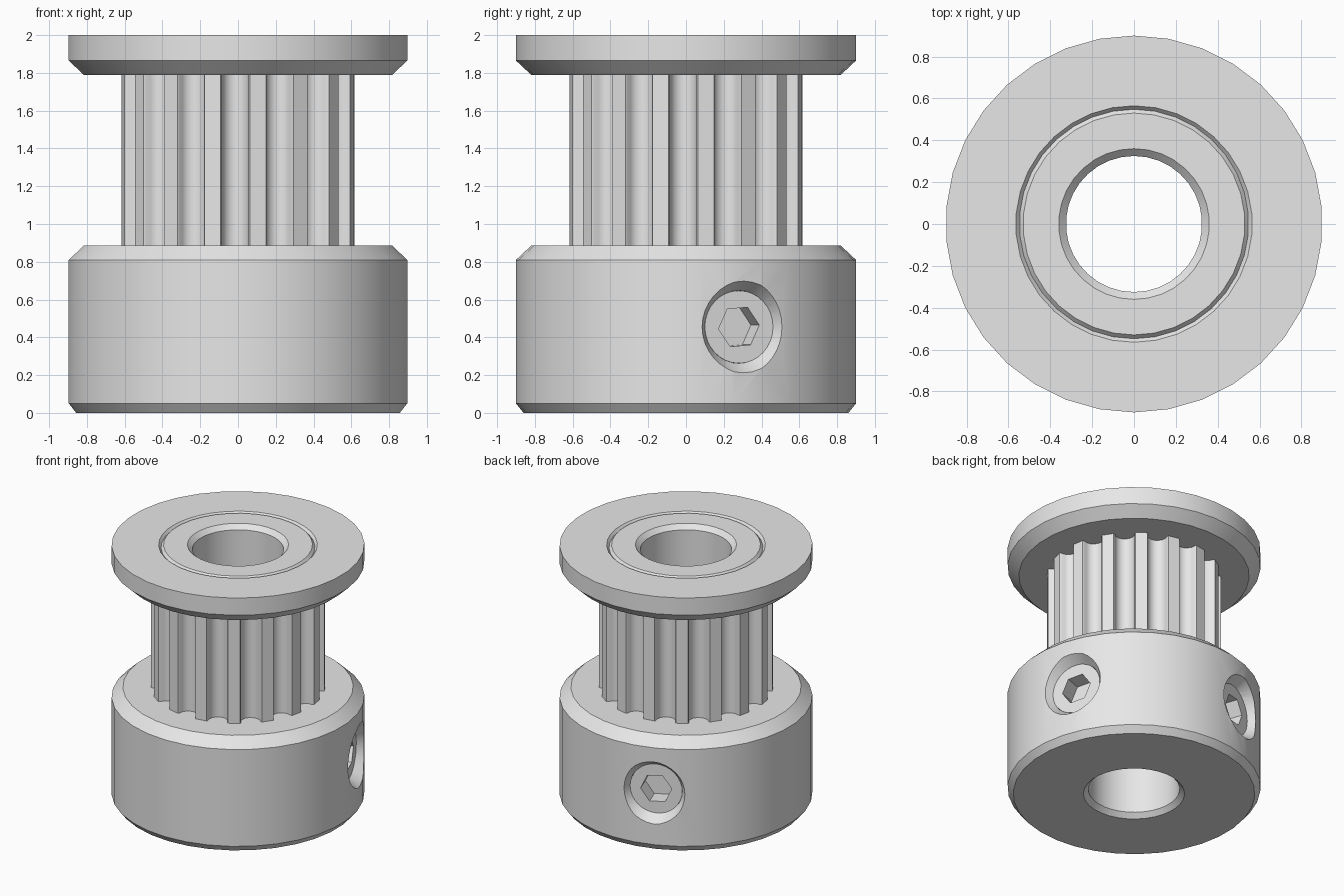
import bpy
import bmesh
from math import sin, cos, atan2, hypot, pi, radians
from mathutils import Matrix

cube = bpy.data.objects.get("Cube")
if cube:
    bpy.data.objects.remove(cube, do_unlink=True)

metal = bpy.data.materials.new("light_grey_metal")
metal.use_nodes = True
GREY = (0.8, 0.8, 0.8, 1)
metal.diffuse_color = GREY
for node in metal.node_tree.nodes:
    if node.type == 'BSDF_PRINCIPLED':
        node.inputs["Base Color"].default_value = GREY


def finish(name, bm):
    bmesh.ops.recalc_face_normals(bm, faces=bm.faces)
    mesh = bpy.data.meshes.new(name)
    bm.to_mesh(mesh)
    bm.free()
    mesh.materials.append(metal)
    obj = bpy.data.objects.new(name, mesh)
    bpy.context.collection.objects.link(obj)
    return obj


def skin_loops(name, loops):
    """Join equal closed loops of points into a closed ring of quads."""
    bm = bmesh.new()
    rows = [[bm.verts.new(p) for p in loop] for loop in loops]
    for i, row in enumerate(rows):
        nxt = rows[(i + 1) % len(rows)]
        for j in range(len(row)):
            k = (j + 1) % len(row)
            bm.faces.new((row[j], row[k], nxt[k], nxt[j]))
    return finish(name, bm)


def lathe(name, profile, sides):
    angles = [pi / 2 + 2 * pi * i / sides for i in range(sides)]
    return skin_loops(name, [[(r * cos(a), r * sin(a), z) for a in angles]
                             for r, z in profile])


def radial_cone(name, angle, inner, outer, r_in, r_out, sides=32, twist=0):
    """A plug pointing outward from the hub, between two distances from the axis."""
    bm = bmesh.new()
    place = (Matrix.Translation((0, 0, SCREW_Z)) @ Matrix.Rotation(angle, 4, 'Z')
             @ Matrix.Rotation(pi / 2, 4, 'Y')
             @ Matrix.Translation((0, 0, (inner + outer) / 2))
             @ Matrix.Rotation(twist, 4, 'Z'))
    bmesh.ops.create_cone(bm, cap_ends=True, segments=sides, radius1=r_in,
                          radius2=r_out, depth=outer - inner, matrix=place)
    return finish(name, bm)


def cut(target, cutter):
    cutter.hide_render = True
    mod = target.modifiers.new("cut", 'BOOLEAN')
    mod.operation = 'DIFFERENCE'
    mod.solver = 'EXACT'
    mod.object = cutter
    bpy.context.view_layer.objects.active = target
    bpy.ops.object.modifier_apply(modifier=mod.name)
    bpy.data.objects.remove(cutter, do_unlink=True)


SCREW_Z = 0.455
BORE = 0.325

# Hub, neck and flange turned as one piece, with a chamfered bore
body = lathe("pulley_body", [
    (0.36, 0), (0.86, 0), (0.9, 0.05), (0.9, 0.81), (0.82, 0.885),
    (0.48, 0.885), (0.48, 1.79), (0.82, 1.79), (0.9, 1.865), (0.9, 2),
    (0.565, 2), (0.548, 1.98), (0.53, 2), (0.36, 2),
    (BORE, 1.965), (BORE, 0.035)], 34)

# Toothed belt sleeve: narrow lands with round grooves between
TEETH, TIP = 16, 0.62
GROOVE, GROOVE_AT = 0.071, 0.598
pitch = 2 * pi / TEETH
outline = []
for k in range(TEETH):
    land = radians(9.9) + k * pitch
    outline += [(TIP, land - radians(4)), (TIP, land + radians(4))]
    for s in range(9):
        t = radians(-95 + 190 * s / 8)
        side, out = GROOVE * sin(t), GROOVE_AT - GROOVE * cos(t)
        outline.append((hypot(side, out), land + pitch / 2 + atan2(side, out)))


def ring(z, radius=None):
    return [((radius or r) * cos(a), (radius or r) * sin(a), z) for r, a in outline]


teeth = skin_loops("belt_teeth", [ring(0.87), ring(1.8), ring(1.8, 0.46), ring(0.87, 0.46)])

# Two set screws a quarter turn apart, in countersunk holes
parts = [body, teeth]
for label, degrees in (("side", 20), ("back", 110)):
    a = radians(degrees)
    cut(body, radial_cone("hole_cutter", a, 0.6, 0.84, 0.193, 0.193))
    cut(body, radial_cone("countersink_cutter", a, 0.82, 1.0, 0.193, 0.31))
    screw = radial_cone(label + "_set_screw", a, 0.6, 0.82, 0.192, 0.192)
    cut(screw, radial_cone("hex_cutter", a, 0.69, 0.9, 0.115, 0.115, 6, radians(5)))
    parts.append(screw)

bpy.ops.object.select_all(action='DESELECT')
for obj in parts:
    obj.select_set(True)
bpy.context.view_layer.objects.active = body
bpy.ops.object.shade_smooth_by_angle(angle=radians(30))
